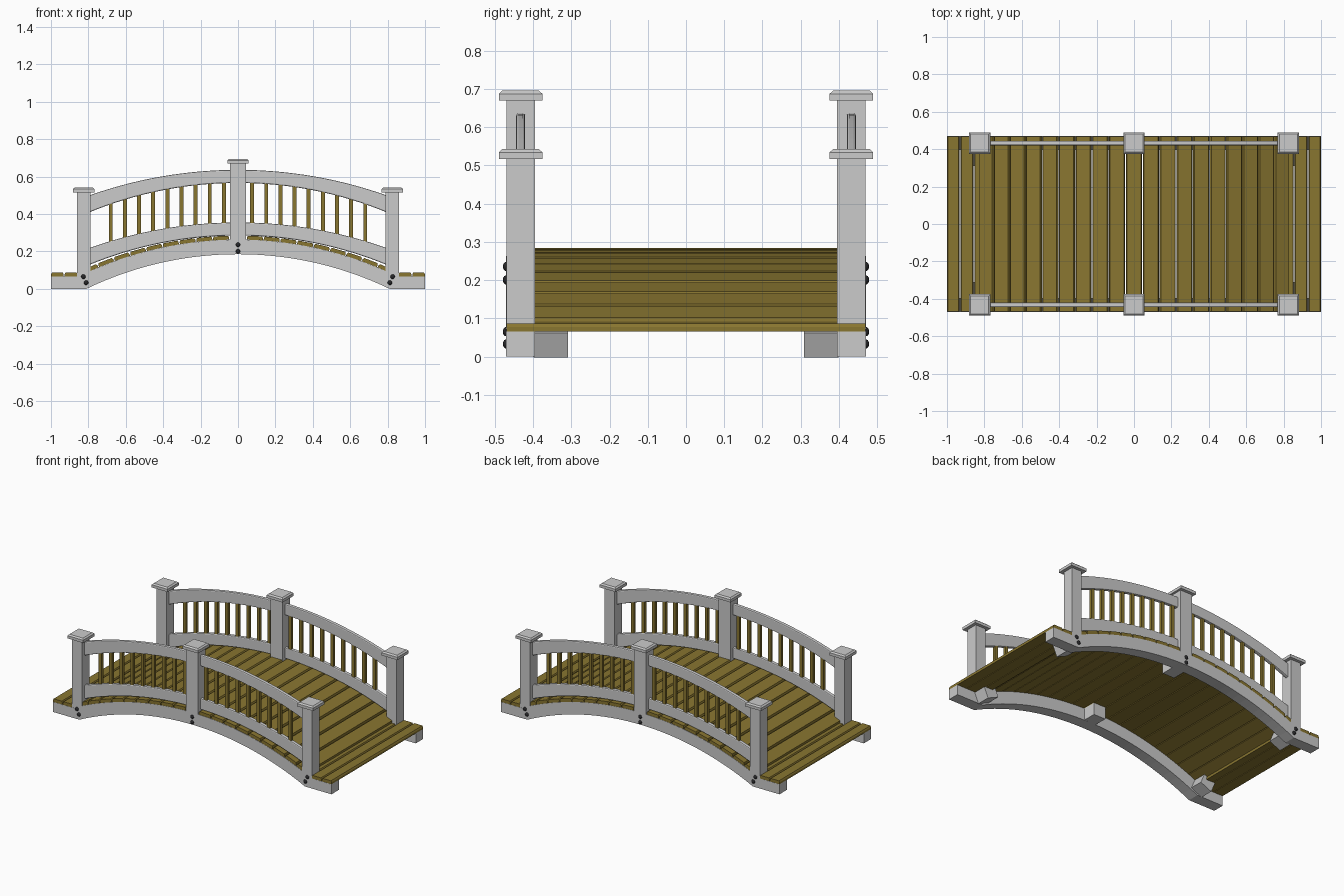
import bpy
import bmesh
from math import sin, cos, sqrt, radians
from mathutils import Matrix, Vector

if "Cube" in bpy.data.objects:
    bpy.data.objects.remove(bpy.data.objects["Cube"])


def material(name, color):
    m = bpy.data.materials.new(name)
    m.diffuse_color = color
    m.use_nodes = True
    m.node_tree.nodes["Principled BSDF"].inputs["Base Color"].default_value = m.diffuse_color
    return m


WOOD = material("golden_wood", (0.25, 0.18, 0.03, 1))
DARK = material("dark_metal", (0.02, 0.02, 0.022, 1))
SIDE_Y = 0.4325


def finish(name, bm, mat=None, bevel=0):
    bmesh.ops.recalc_face_normals(bm, faces=bm.faces)
    me = bpy.data.meshes.new(name)
    bm.to_mesh(me)
    bm.free()
    ob = bpy.data.objects.new(name, me)
    bpy.context.collection.objects.link(ob)
    if mat:
        me.materials.append(mat)
    if bevel:
        b = ob.modifiers.new("bevel", 'BEVEL')
        b.width, b.segments, b.limit_method = bevel, 2, 'ANGLE'
        b.angle_limit = radians(50)
    return ob


def strip(name, lower, upper, y, width, mat=None, bevel=0):
    """Solid between matching lower and upper xz outlines, extruded along y."""
    bm = bmesh.new()
    rings = []
    for (xl, zl), (xu, zu) in zip(lower, upper):
        a, b = y - width / 2, y + width / 2
        rings.append([bm.verts.new(p) for p in
                      ((xl, a, zl), (xl, b, zl), (xu, b, zu), (xu, a, zu))])
    for r, s in zip(rings, rings[1:]):
        for i in range(4):
            j = (i + 1) % 4
            bm.faces.new((r[i], r[j], s[j], s[i]))
    bm.faces.new(rings[0])
    bm.faces.new(rings[-1])
    return finish(name, bm, mat, bevel)


def box(name, center, size, tilt=0, mat=None, bevel=0, top=1.0):
    bm = bmesh.new()
    bmesh.ops.create_cube(bm, size=1)
    for v in bm.verts:
        if v.co.z > 0:
            v.co.x *= top
            v.co.y *= top
    bm.transform(Matrix.Translation(center) @ Matrix.Rotation(tilt, 4, 'Y')
                 @ Matrix.Diagonal((*size, 1)))
    return finish(name, bm, mat, bevel)


def arc(R, crown, half, n=32):
    xs = [half * (2 * i / n - 1) for i in range(n + 1)]
    return [(x, crown - R + sqrt(R * R - x * x)) for x in xs]


def height(R, crown, x):
    return crown - R + sqrt(R * R - x * x)


def bolt(name, x, y, z):
    bm = bmesh.new()
    bmesh.ops.create_uvsphere(bm, u_segments=12, v_segments=8, radius=0.0125)
    bm.transform(Matrix.Translation((x, y, z)) @ Matrix.Diagonal((1, 0.8, 1, 1)))
    for f in bm.faces:
        f.smooth = True
    finish(name, bm, DARK)


for side, s in (("front", -1), ("back", 1)):
    y = s * SIDE_Y
    # arched stringer with flat feet
    low = [(-1, 0), (-0.86, 0)] + arc(1.866, 0.185, 0.81) + [(0.86, 0), (1, 0)]
    up = [(-1, 0.065), (-0.87, 0.065)] + arc(1.944, 0.263, 0.853) + [(0.87, 0.065), (1, 0.065)]
    strip(side + "_stringer", low, up, y, 0.075)

    # curved rails
    for name, dz in (("lower_rail", 0), ("hand_rail", 0.281)):
        strip(f"{side}_{name}", arc(2.09, 0.285 + dz, 0.81), arc(2.38, 0.355 + dz, 0.81),
              y, 0.024, bevel=0.006)

    # balusters
    for i in range(1, 10):
        for d in (-1, 1):
            x = d * 0.0756 * i
            z0 = height(2.38, 0.355, x) - 0.02
            z1 = height(2.09, 0.566, x) + 0.02
            box(f"{side}_baluster", (x, y, (z0 + z1) / 2), (0.021, 0.018, z1 - z0), mat=WOOD)

    # posts, caps, inner blocks and bolts
    for x, w, z0, z1, zb in ((-0.825, 0.072, 0.06, 0.517, 0.047),
                             (0, 0.086, 0.25, 0.67, 0.224),
                             (0.825, 0.072, 0.06, 0.517, 0.047)):
        tilt = radians(24) * x / 0.825
        box(side + "_post", (x, y, (z0 + z1) / 2), (w, 0.0745, z1 - z0))
        box(side + "_post_cap", (x, y, z1 + 0.008), (0.114, 0.114, 0.018))
        box(side + "_cap_top", (x, y, z1 + 0.021), (0.114, 0.114, 0.008), top=0.84)
        box(side + "_inner_block", (x * 0.99, s * 0.354, zb), (0.085, 0.09, 0.07 if x else 0.078), tilt)
        for k in (-1, 1):
            bolt(side + "_bolt", x * 0.993 + k * 0.0175 * sin(tilt), s * 0.469,
                 (0.049 if x else 0.218) + k * 0.0175 * cos(tilt))

# deck planks over the arch
R, STEP = 1.944, 0.0462


def plank(name, x, z, w, tilt):
    o = Vector((x, z))
    t, n = Vector((cos(tilt), -sin(tilt))), Vector((sin(tilt), cos(tilt)))
    h = w / 2
    low = [o - t * h, o + t * h]
    mid = [o - t * h + n * 0.012, o + t * h + n * 0.012]
    up = [o - t * (h - 0.005) + n * 0.021, o + t * (h - 0.005) + n * 0.021]
    strip(name, [low[0], mid[0], up[0]][:1] + [low[0] + t * 0.005, low[1] - t * 0.005, low[1]],
          [mid[0], up[0], up[1], mid[1]], 0, 0.938, WOOD)


for k in range(-9, 10):
    a = k * STEP
    plank("arch_plank", R * sin(a), 0.263 - R + R * cos(a), 0.085, a)

# flat end planks
for d in (-1, 1):
    for x, w in ((0.966, 0.068), (0.893, 0.07), (0.83, 0.048)):
        plank("end_plank", d * x, 0.065, w, 0)
